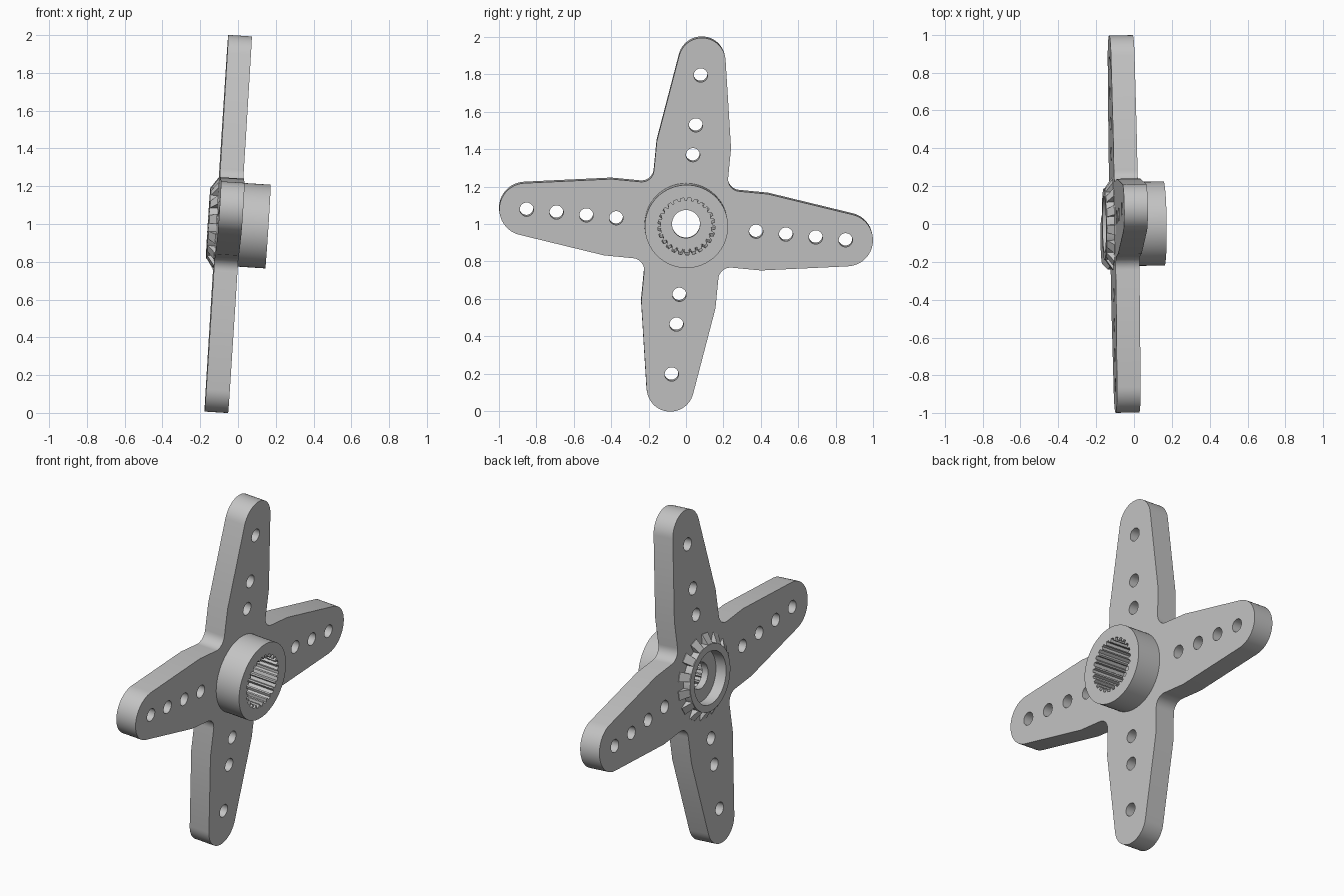
import bpy, bmesh
from math import cos, sin, pi, radians
from mathutils import Matrix, Vector

cube = bpy.data.objects.get("Cube")
if cube:
    bpy.data.objects.remove(cube)

grey = bpy.data.materials.new("plain_grey")
grey.use_nodes = True
grey.diffuse_color = (0.55, 0.55, 0.55, 1)
grey.node_tree.nodes["Principled BSDF"].inputs["Base Color"].default_value = grey.diffuse_color

# Slightly tilted frame: local z is the hub axis, local y the upper arm
axis = Vector((1, 0.012, -0.064)).normalized()
up = Vector((0, 0, 1))
up = (up - axis * up.dot(axis)).normalized()
side = up.cross(axis)
frame = Matrix((side, up, axis)).transposed().to_4x4()
frame = Matrix.Translation((-0.052, 0, 1)) @ frame @ Matrix.Rotation(radians(-5.5), 4, "Z")


def arc(cx, cy, r, start, end, n=12):
    steps = [radians(start + (end - start) * i / n) for i in range(n + 1)]
    return [(cx + r * cos(a), cy + r * sin(a)) for a in steps]


def circle(r, n=64, cx=0, cy=0):
    return arc(cx, cy, r, 0, 360, n)[:-1]


def add_mesh(name, bm):
    bmesh.ops.recalc_face_normals(bm, faces=bm.faces)
    mesh = bpy.data.meshes.new(name)
    bm.to_mesh(mesh)
    bm.free()
    mesh.materials.clear()
    mesh.materials.append(grey)
    obj = bpy.data.objects.new(name, mesh)
    bpy.context.collection.objects.link(obj)
    obj.matrix_world = frame
    bpy.ops.object.select_all(action="DESELECT")
    obj.select_set(True)
    bpy.context.view_layer.objects.active = obj
    bpy.ops.object.shade_smooth_by_angle(angle=radians(25))


def slab(name, loops, low, high):
    """Extrude an outline with holes between two heights on the axis."""
    curve = bpy.data.curves.new(name + "_profile", "CURVE")
    curve.dimensions = "2D"
    curve.fill_mode = "BOTH"
    curve.extrude = (high - low) / 2
    for loop in loops:
        spline = curve.splines.new("POLY")
        spline.points.add(len(loop) - 1)
        for point, (x, y) in zip(spline.points, loop):
            point.co = (x, y, 0, 1)
        spline.use_cyclic_u = True
    temp = bpy.data.objects.new(name + "_profile", curve)
    bpy.context.collection.objects.link(temp)
    bpy.context.view_layer.update()
    mesh = bpy.data.meshes.new_from_object(temp.evaluated_get(bpy.context.evaluated_depsgraph_get()))
    bm = bmesh.new()
    bm.from_mesh(mesh)
    bpy.data.objects.remove(temp)
    bpy.data.curves.remove(curve)
    bpy.data.meshes.remove(mesh)
    bmesh.ops.remove_doubles(bm, verts=bm.verts, dist=0.0001)
    bmesh.ops.translate(bm, verts=bm.verts, vec=(0, 0, (low + high) / 2))
    add_mesh(name, bm)


# Four-armed plate: one quadrant, mirrored, with rows of holes
wide, narrow, fillet = 0.205, 0.199, 0.065
quadrant = arc(0.861, 0, 0.14, 0, 82) + [(0.42, wide)]
quadrant += arc(narrow + fillet, wide + fillet, fillet, 270, 180, 8)
quadrant += [(narrow, 0.43)] + arc(0, 0.877, 0.126, 9, 90)
half = quadrant + [(-x, y) for x, y in reversed(quadrant[:-1])]
outline = half[:-1] + [(-x, -y) for x, y in half[:-1]]
holes = [circle(0.17)]
for sign in (-1, 1):
    holes += [circle(0.037, 24, cx=sign * d) for d in (0.375, 0.535, 0.695, 0.855)]
    holes += [circle(0.037, 24, cy=sign * d) for d in (0.375, 0.535, 0.803)]
slab("arm_plate", [outline] + holes, -0.0625, 0.0625)

# Hub with a splined bore
teeth = 25
spline_bore = []
for i in range(teeth):
    for part, r in ((0, 0.153), (0.45, 0.153), (0.6, 0.136), (0.85, 0.136)):
        a = 2 * pi * (i + part) / teeth
        spline_bore.append((r * cos(a), r * sin(a)))
slab("hub", [circle(0.222), spline_bore], -0.005, 0.211)

# Web with the screw hole, and the rear collar
slab("screw_web", [circle(0.18), circle(0.075, 32)], -0.04, 0)
slab("rear_collar", [circle(0.19), circle(0.15)], -0.106, -0.03)

# Sloping gussets around the rear collar
bm = bmesh.new()
gussets = 14
for i in range(gussets):
    ends = []
    for offset in (-0.25, 0.25):
        a = 2 * pi * (i + offset) / gussets
        ends.append([bm.verts.new((r * cos(a), r * sin(a), z))
                     for r, z in ((0.185, -0.055), (0.243, -0.055), (0.243, -0.066), (0.185, -0.106))])
    first, second = ends
    bm.faces.new(first)
    bm.faces.new(second[::-1])
    for k in range(4):
        n = (k + 1) % 4
        bm.faces.new((first[k], second[k], second[n], first[n]))
add_mesh("collar_gussets", bm)
